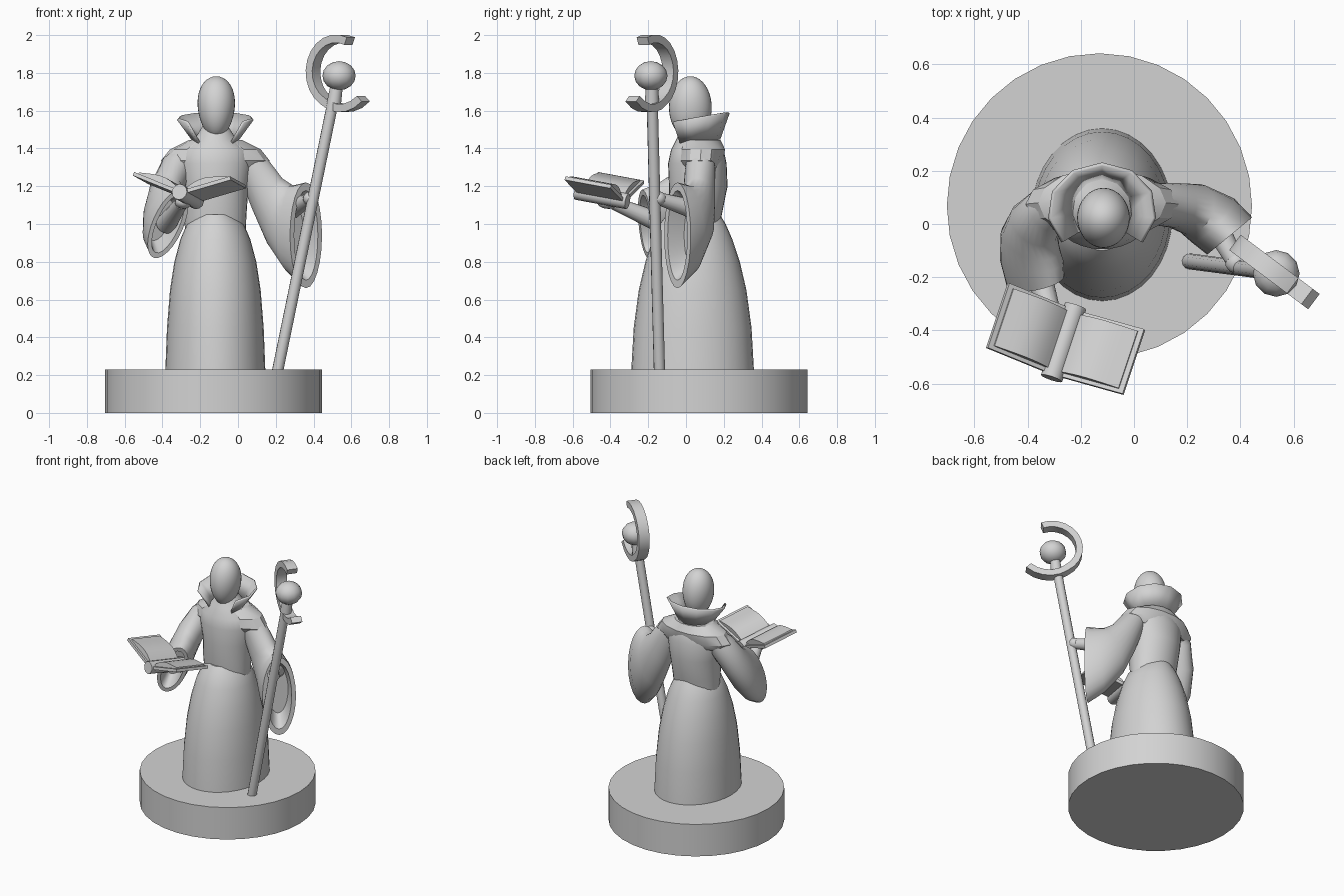
import bpy, bmesh, math
from mathutils import Vector, Matrix

cube = bpy.data.objects.get("Cube")
if cube:
    bpy.data.objects.remove(cube)

stone = bpy.data.materials.new("light_grey")
stone.use_nodes = True
GREY = (0.65, 0.65, 0.65, 1)
stone.diffuse_color = GREY
stone.node_tree.nodes["Principled BSDF"].inputs["Base Color"].default_value = GREY


def finish(name, bm, angle=40):
    bmesh.ops.recalc_face_normals(bm, faces=bm.faces)
    mesh = bpy.data.meshes.new(name)
    bm.to_mesh(mesh)
    bm.free()
    mesh.materials.append(stone)
    mesh.shade_smooth()
    mesh.set_sharp_from_angle(angle=math.radians(angle))
    obj = bpy.data.objects.new(name, mesh)
    bpy.context.collection.objects.link(obj)
    return obj


def bridge(bm, rings, closed=True):
    for a, b in zip(rings, rings[1:]):
        n = len(a)
        for i in range(n if closed else n - 1):
            j = (i + 1) % n
            bm.faces.new((a[i], a[j], b[j], b[i]))


def loft(name, rings, sides=32, up=(0, 0, 1), angle=40):
    """Rings are (centre, normal, half width, half height)."""
    bm = bmesh.new()
    loops = []
    for centre, normal, w, h in rings:
        n = Vector(normal).normalized()
        side = n.cross(Vector(up)).normalized()
        top = side.cross(n)
        loops.append([bm.verts.new(Vector(centre)
                      + side * w * math.cos(math.tau * i / sides)
                      + top * h * math.sin(math.tau * i / sides)) for i in range(sides)])
    bridge(bm, loops)
    bm.faces.new(loops[0])
    bm.faces.new(loops[-1])
    return finish(name, bm, angle)


def rod(name, start, end, r1, r2, sides=16):
    d = Vector(end) - Vector(start)
    return loft(name, [(start, d, r1, r1), (end, d, r2, r2)], sides)


def ball(name, centre, size, u=24, v=16, angle=60):
    bm = bmesh.new()
    bmesh.ops.create_uvsphere(bm, u_segments=u, v_segments=v, radius=1)
    bmesh.ops.scale(bm, vec=size, verts=bm.verts)
    bmesh.ops.translate(bm, vec=centre, verts=bm.verts)
    return finish(name, bm, angle)


def stack(name, cx, levels, sides=32, angle=40):
    """Upright loft; levels are (z, centre y, half width, half depth)."""
    return loft(name, [((cx, y, z), (0, 0, 1), w, d) for z, y, w, d in levels],
                sides, (0, 1, 0), angle)


def sleeve(name, rings, up):
    # Outer cloth, then a flat rim and a hollow that runs back inside
    c, n, w, h = rings[-1]
    c2 = Vector(c) - Vector(n).normalized() * 0.1
    hollow = [(c, n, w * 0.74, h * 0.85), (c2, n, w * 0.6, h * 0.6)]
    return loft(name, rings + hollow, 24, up)


# Base, robe and body
CX = -0.12
stack("base", -0.13, [(0, 0.068, 0.574, 0.574), (0.23, 0.068, 0.574, 0.574)])
stack("robe_skirt", CX, [
    (0.22, 0.035, 0.265, 0.325), (0.45, 0.035, 0.256, 0.312),
    (0.65, 0.035, 0.24, 0.285), (0.8, 0.035, 0.217, 0.25),
    (0.92, 0.035, 0.185, 0.21), (1.0, 0.035, 0.15, 0.175),
    (1.05, 0.04, 0.1, 0.14)])
stack("torso", CX, [
    (0.95, 0.05, 0.16, 0.12), (1.05, 0.05, 0.165, 0.14),
    (1.2, 0.065, 0.175, 0.155), (1.32, 0.06, 0.195, 0.155),
    (1.39, 0.06, 0.185, 0.14), (1.45, 0.06, 0.11, 0.11), (1.53, 0.05, 0.06, 0.06)])
stack("shoulder_mantle", CX, [
    (1.29, 0.075, 0.25, 0.1), (1.335, 0.075, 0.288, 0.125),
    (1.395, 0.08, 0.24, 0.13), (1.445, 0.075, 0.14, 0.11)], 14, 25)

# Egg-shaped hooded head, narrower towards the chin
head = ball("head", (CX + 0.005, 0.023, 1.617), (0.098, 0.113, 0.165), 32, 20)
for v in head.data.vertices:
    t = 1 + 0.9 * (v.co.z - 1.617)
    v.co.x = CX + 0.005 + (v.co.x - CX - 0.005) * t

# Flared stand-up collar, open at the front
bm = bmesh.new()
strips = []
for w, d, y, z, rise in ((0.105, 0.12, 0.055, 1.43, 0.02), (0.2, 0.175, 0.05, 1.56, 0.03)):
    strip = []
    for i in range(9):
        a = math.radians(-42 + 264 * i / 8)
        strip.append(bm.verts.new((CX + w * math.cos(a), y + d * math.sin(a),
                                   z + rise * math.sin(a))))
    strips.append(strip)
bridge(bm, strips, False)
collar = finish("collar", bm, 10)
thick = collar.modifiers.new("thickness", "SOLIDIFY")
thick.thickness = 0.014
thick.offset = 0

# Wide sleeves, forearms and hands
sleeve("left_sleeve", [
    ((0.04, 0.075, 1.36), (1, 0, -0.8), 0.07, 0.06),
    ((0.085, 0.075, 1.29), (0.8, 0, -1), 0.08, 0.09),
    ((0.155, 0.07, 1.16), (0.8, -0.15, -0.8), 0.085, 0.115),
    ((0.225, 0.055, 1.05), (0.8, -0.4, -0.4), 0.1, 0.17),
    ((0.295, 0.015, 0.975), (0.65, -0.65, -0.1), 0.115, 0.235),
    ((0.36, -0.045, 0.94), (0.62, -0.75, 0), 0.11, 0.28)], (0, 0, 1))
sleeve("right_sleeve", [
    ((-0.28, 0.08, 1.36), (-1, -0.3, -0.8), 0.07, 0.06),
    ((-0.325, 0.055, 1.3), (-0.7, -0.5, -1), 0.085, 0.09),
    ((-0.375, 0.0, 1.19), (-0.3, -0.7, -0.8), 0.09, 0.11),
    ((-0.39, -0.065, 1.1), (0, -0.85, -0.5), 0.093, 0.155),
    ((-0.385, -0.135, 1.04), (0.2, -0.85, -0.3), 0.097, 0.185),
    ((-0.37, -0.215, 1.0), (0.35, -0.85, -0.2), 0.09, 0.195)], (0.5, -0.3, 0.85))
rod("left_forearm", (0.29, 0.03, 1.08), (0.375, -0.13, 1.13), 0.05, 0.035)
ball("left_hand", (0.385, -0.145, 1.135), (0.042, 0.042, 0.038), 10, 8)
rod("right_forearm", (-0.38, -0.12, 1.0), (-0.3, -0.38, 1.11), 0.055, 0.035)
ball("right_hand", (-0.29, -0.41, 1.115), (0.045, 0.06, 0.035), 10, 8)

# Staff with an orb inside a crescent
rod("staff", (0.205, -0.14, 0.2), (0.51, -0.18, 1.68), 0.03, 0.03, 12)
rod("orb_socket", (0.508, -0.18, 1.64), (0.522, -0.18, 1.73), 0.038, 0.033, 12)
ball("orb", (0.535, -0.186, 1.785), (0.088, 0.088, 0.077), 12, 8, 30)
bm = bmesh.new()
across = Vector((0.8, -0.6, 0))
depth = Vector((0.6, 0.8, 0)) * 0.036
middle = Vector((0.538, -0.188, 1.805))
loops = []
for i in range(17):
    a = math.radians(68 + 250 * i / 16)
    ray = across * math.cos(a) + Vector((0, 0, math.sin(a)))
    grow = 0.19 + 0.035 * max(0, (i - 11) / 5)
    loops.append([bm.verts.new(middle + ray * (grow + r) + depth * s)
                  for r, s in ((-0.035, -1), (0.008, -1), (0.008, 1), (-0.035, 1))])
bridge(bm, loops)
bm.faces.new(loops[0])
bm.faces.new(loops[-1])
finish("crescent", bm, 30)

# Open book: local x across, y along the spine, z up
along = Vector((0.09, 0.27, -0.05)).normalized()
lat = Vector((0.95, -0.31, 0))
lat = (lat - along * lat.dot(along)).normalized()
frame = Matrix((lat, along, lat.cross(along))).transposed().to_4x4()
frame.translation = (-0.265, -0.445, 1.145)
rod("book_spine", frame @ Vector((0, -0.145, 0)), frame @ Vector((0, 0.145, 0)), 0.042, 0.042, 12)


def slab(name, side, tilt, x0, x1, half, z0, z1, bulge):
    bm = bmesh.new()
    turn = frame @ Matrix.Rotation(-side * math.radians(tilt), 4, "Y")
    loops = []
    for i in range(9):
        t = i / 8
        top = z1 + bulge * math.sin(math.pi * t) * (1.2 - 0.6 * t)
        x = side * (x0 + (x1 - x0) * t)
        loops.append([bm.verts.new(turn @ Vector((x, y, z)))
                      for y, z in ((-half, z0), (half, z0), (half, top), (-half, top))])
    bridge(bm, loops)
    bm.faces.new(loops[0])
    bm.faces.new(loops[-1])
    finish(name, bm, 30)


for side, tilt, label in ((1, 16, "left"), (-1, 21, "right")):
    slab(label + "_book_cover", side, tilt, 0.02, 0.285, 0.13, -0.012, 0.008, 0)
    slab(label + "_pages", side, tilt, 0.025, 0.265, 0.115, 0.008, 0.016, 0.03)
